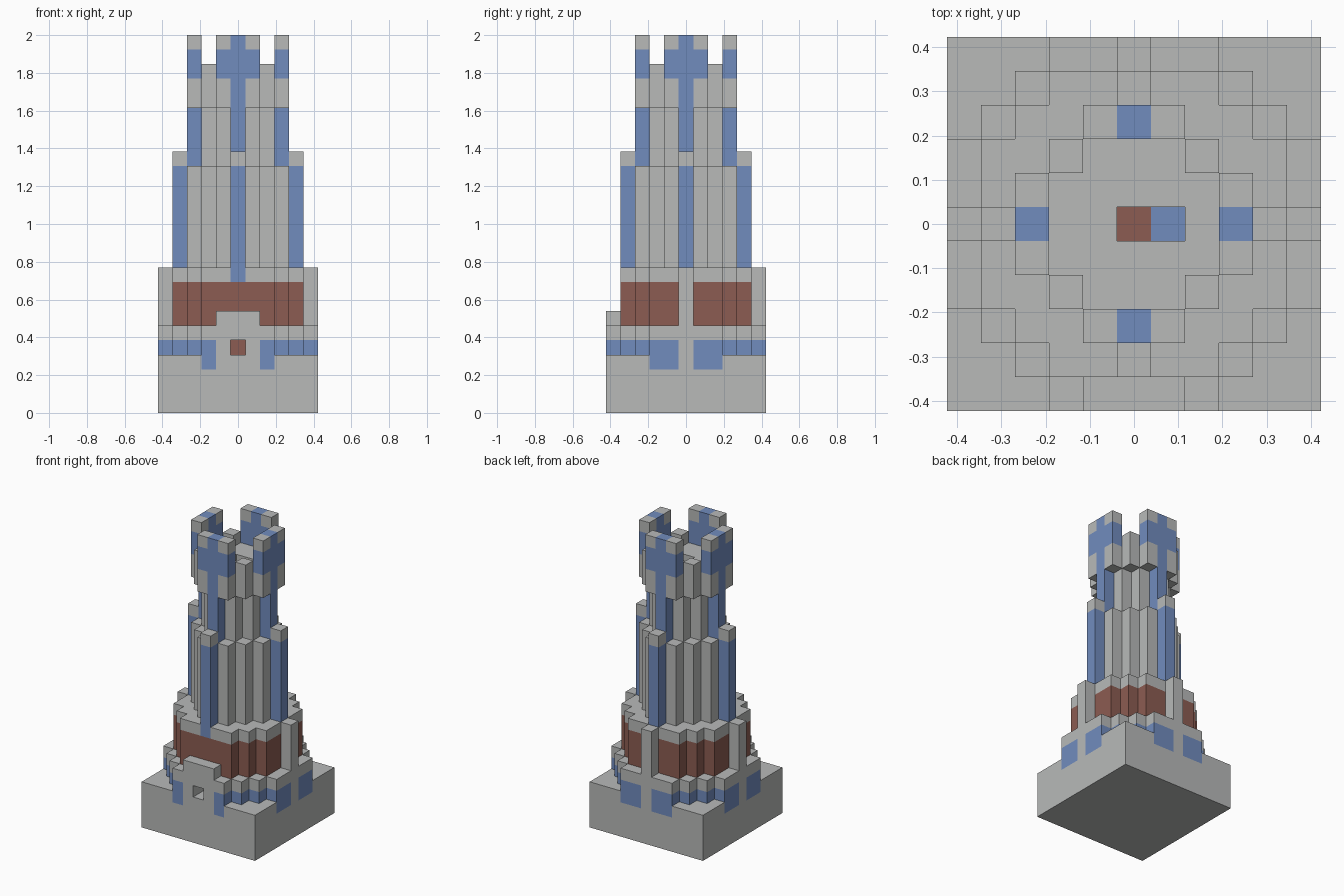
import bpy
import bmesh
import math

if "Cube" in bpy.data.objects:
    bpy.data.objects.remove(bpy.data.objects["Cube"], do_unlink=True)

U = 2 / 26          # one block
STONE, BLUE, BROWN = range(3)


def material(name, colour):
    mat = bpy.data.materials.new(name)
    mat.use_nodes = True
    rgba = (*colour, 1)
    mat.diffuse_color = rgba
    mat.node_tree.nodes["Principled BSDF"].inputs["Base Color"].default_value = rgba
    return mat


MATERIALS = [material("grey stone", (0.48, 0.49, 0.485)),
             material("blue trim", (0.165, 0.262, 0.515)),
             material("brown brick", (0.262, 0.107, 0.084))]


def disc(*half_widths):
    """Stepped round plan: half width of each row outward from the middle."""
    return {(x, y) for r, w in enumerate(half_widths)
            for x in range(-w, w + 1) for y in (r, -r)}


def around(cells):
    """Repeat plan cells at the four quarter turns."""
    turned = []
    for _ in range(4):
        turned.append(set(cells))
        cells = {(-y, x) for x, y in cells}
    return turned


def solid(name, cells, bottom, top, rule=lambda x, y, k: STONE):
    """Extrude plan cells between two levels, colouring each block by a rule."""
    bm = bmesh.new()
    corners = {}

    def corner(x, y):
        if (x, y) not in corners:
            corners[x, y] = bm.verts.new(((x - 0.5) * U, (y - 0.5) * U, bottom * U))
        return corners[x, y]

    for x, y in sorted(cells):
        bm.faces.new([corner(x, y), corner(x + 1, y),
                      corner(x + 1, y + 1), corner(x, y + 1)])
    raised = bmesh.ops.extrude_face_region(bm, geom=bm.faces[:], use_keep_orig=True)
    bmesh.ops.translate(bm, vec=(0, 0, (top - bottom) * U),
                        verts=[g for g in raised["geom"] if isinstance(g, bmesh.types.BMVert)])
    bmesh.ops.recalc_face_normals(bm, faces=bm.faces)
    for k in range(bottom + 1, top):
        bmesh.ops.bisect_plane(bm, geom=bm.verts[:] + bm.edges[:] + bm.faces[:],
                               plane_co=(0, 0, k * U), plane_no=(0, 0, 1))
    bm.normal_update()
    for face in bm.faces:
        inside = (face.calc_center_median() - face.normal * U * 0.3) / U
        face.material_index = rule(round(inside.x), round(inside.y), math.floor(inside.z))
    bmesh.ops.dissolve_limit(bm, angle_limit=0.01, verts=bm.verts, edges=bm.edges,
                             delimit={'MATERIAL'})
    mesh = bpy.data.meshes.new(name)
    for mat in MATERIALS:
        mesh.materials.append(mat)
    bm.to_mesh(mesh)
    bm.free()
    bpy.context.collection.objects.link(bpy.data.objects.new(name, mesh))


# Colour rules
def base_rule(x, y, k):
    across = abs(x) if abs(y) == 5 else abs(y)
    window = across == 2 or (across == 1 and y != -5)
    return BLUE if k == 3 and window else STONE


def window_rule(x, y, k):
    if x == y == 0:
        return BROWN
    return STONE if x == 0 or y == 0 or (abs(x) == 1 and y < 0) else BLUE


def shaft_rule(x, y, k):
    return {(0, 0): BROWN, (1, 0): BLUE}.get((x, y), STONE)


def merlon_rule(x, y, k):
    return BLUE if x == 0 or y == 0 or k in (23, 24) else STONE


def all_blue(x, y, k):
    return BLUE


# Base and ground floor with its entrance passage
wide = disc(5, 5, 5, 4, 3, 2)
passage = {(0, y) for y in range(-5, 0)}
solid("base", disc(*[5] * 6), 0, 4, base_rule)
solid("window_band", wide - passage, 4, 5, window_rule)
solid("ledge", wide, 5, 6)
solid("gate_top", {(x, -5) for x in (-1, 0, 1)}, 6, 7)

# Brick storey, cornice and buttresses
middle = disc(4, 4, 4, 3, 2)
solid("brick_storey", middle, 6, 9, lambda x, y, k: BROWN)
solid("cornice", middle, 9, 10, lambda x, y, k: BLUE if (x, y) == (0, -4) else STONE)
for side, cell in (("left", (5, 0)), ("right", (-5, 0)), ("back", (0, 5))):
    solid(side + "_buttress", {cell}, 6, 10)

# Tower shafts and their pillars
solid("lower_shaft", disc(3, 3, 2, 1), 10, 17)
solid("upper_shaft", disc(2, 2, 1), 17, 21, shaft_rule)
SIDES = ("front", "left", "back", "right")
for side, cells in zip(SIDES, around({(0, -4)})):
    solid(side + "_lower_pillar", cells, 10, 18, lambda x, y, k: STONE if k == 17 else BLUE)
for side, cells in zip(SIDES, around({(0, -3)})):
    solid(side + "_upper_pillar", cells, 17, 21, all_blue)

# Crown: floor with stair opening, merlons and corner stones
solid("crown_floor", disc(2, 2, 2) - {(0, 0), (1, 0)}, 21, 23)
for side, cells in zip(SIDES, around({(x, -3) for x in (-1, 0, 1)})):
    solid(side + "_merlon", cells, 21, 26, merlon_rule)
for side, cells in zip(SIDES, around({(-2, -2)})):
    solid(side + "_corner_stone", cells, 23, 24)
